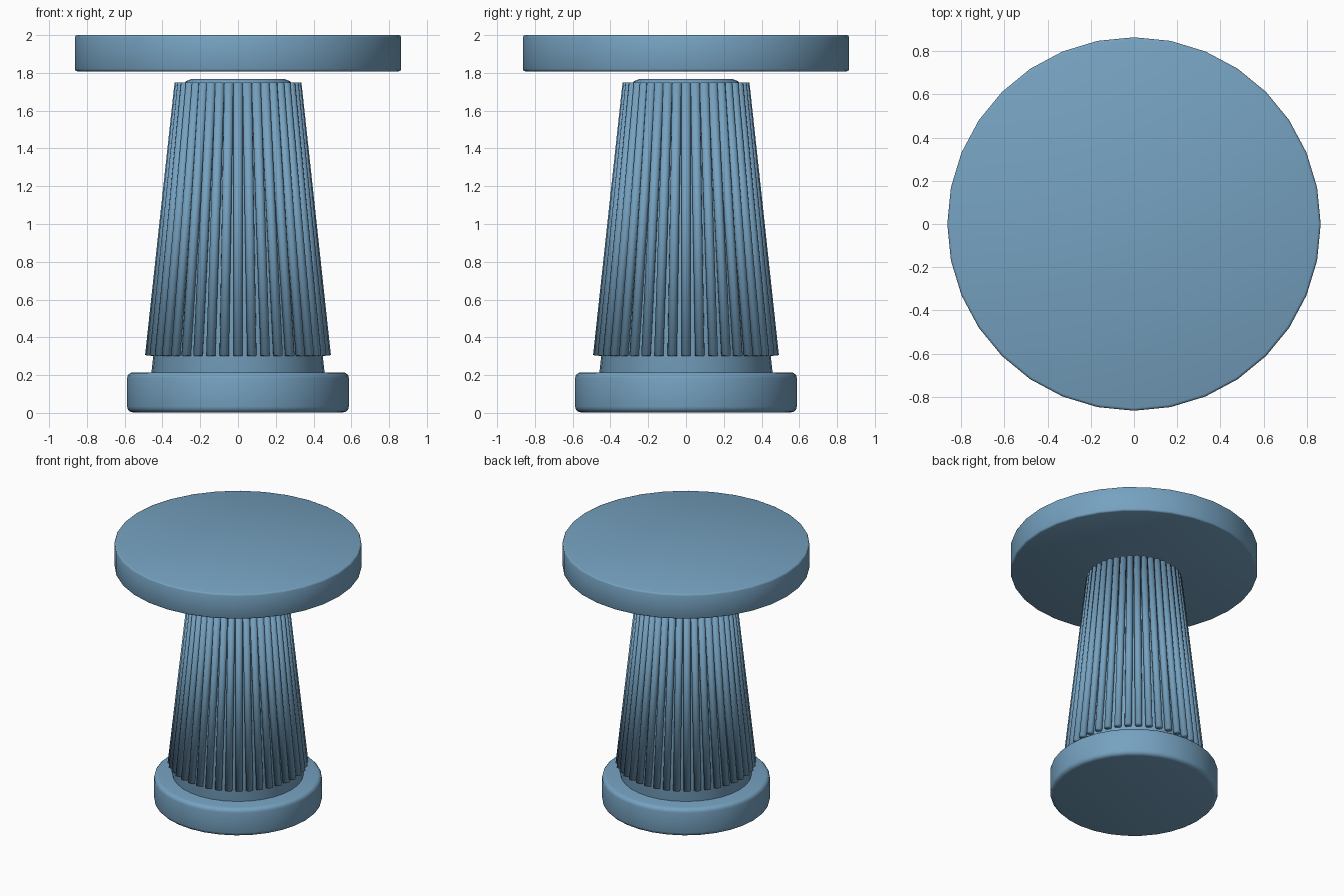
import bpy, math
from mathutils import Vector

if "Cube" in bpy.data.objects:
    bpy.data.objects.remove(bpy.data.objects["Cube"])

blue = bpy.data.materials.new("dusty_blue")
blue.diffuse_color = (0.18, 0.36, 0.53, 1)
blue.use_nodes = True
blue.node_tree.nodes["Principled BSDF"].inputs["Base Color"].default_value = blue.diffuse_color


def finish(obj):
    # Fully smooth shading and the shared blue
    obj.data.materials.append(blue)
    for p in obj.data.polygons:
        p.use_smooth = True


def disc(name, r_low, r_top, z0, z1, bevel, segments, sides=32):
    bpy.ops.mesh.primitive_cone_add(vertices=sides, radius1=r_low, radius2=r_top,
                                    depth=z1 - z0, location=(0, 0, (z0 + z1) / 2))
    obj = bpy.context.object
    obj.name = name
    mod = obj.modifiers.new("rounded_rim", 'BEVEL')
    mod.width = bevel
    mod.segments = segments
    mod.limit_method = 'ANGLE'
    mod.angle_limit = math.radians(40)
    bpy.ops.object.modifier_apply(modifier=mod.name)
    finish(obj)
    return obj


# Rounded base, tapered core and overhanging seat
disc("base", 0.587, 0.587, 0.003, 0.215, 0.03, 3)
disc("core", 0.463, 0.29, 0.17, 1.768, 0.045, 2)
disc("seat", 0.864, 0.864, 1.808, 2.0, 0.012, 2)

# Leaning rods around the core
RODS, ROD_R = 40, 0.025
low, high = Vector((0.467, 0, 0.303)), Vector((0.311, 0, 1.747))
axis = high - low
mid = (low + high) / 2
for i in range(RODS):
    a = 2 * math.pi * i / RODS
    bpy.ops.mesh.primitive_cylinder_add(
        vertices=12, radius=ROD_R, depth=axis.length,
        location=(mid.x * math.cos(a), mid.x * math.sin(a), mid.z),
        rotation=(0, math.atan2(axis.x, axis.z), a))
    rod = bpy.context.object
    rod.name = f"rod_{i + 1:02d}"
    finish(rod)
